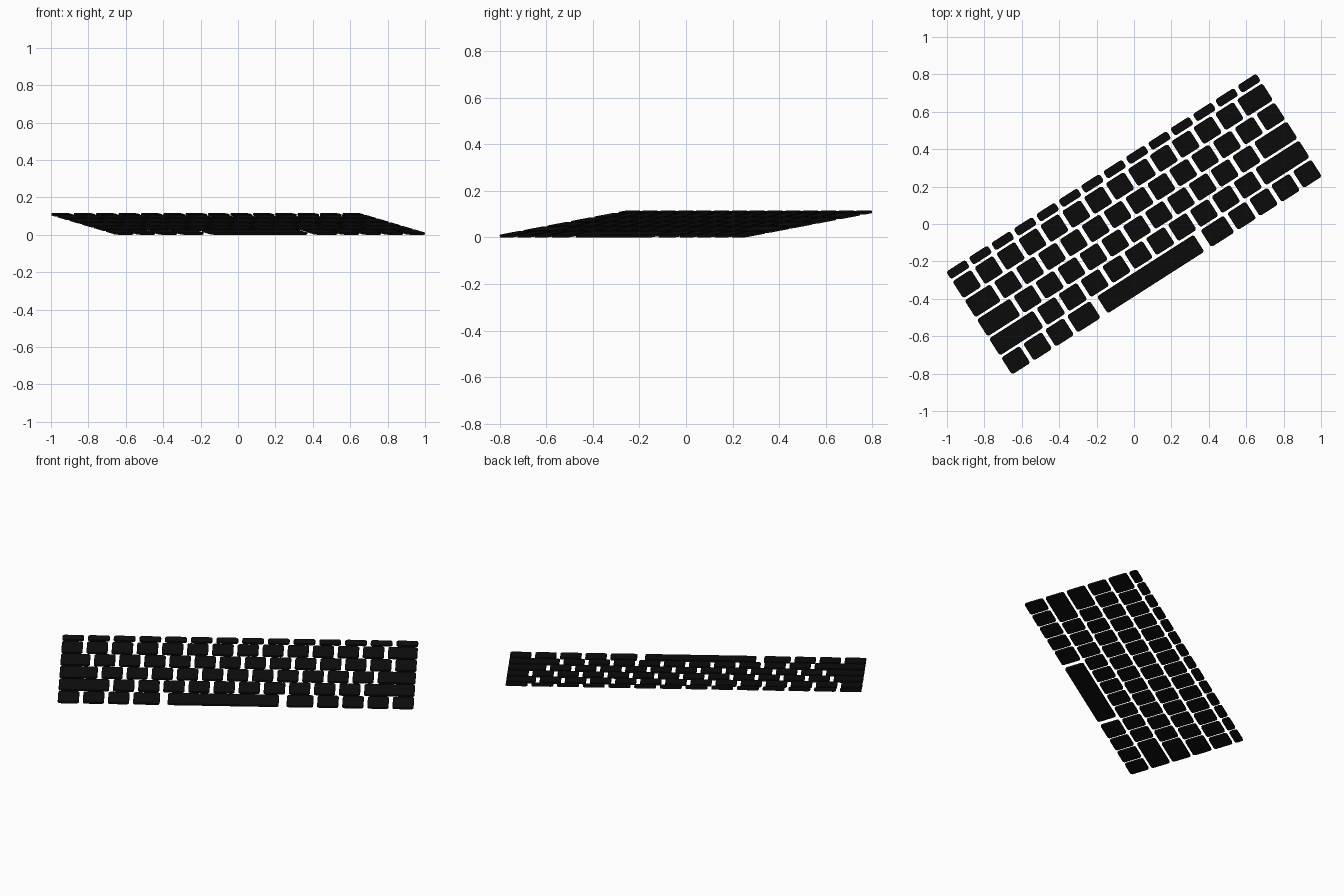
import bpy, bmesh, math
from mathutils import Matrix

if "Cube" in bpy.data.objects:
    bpy.data.objects.remove(bpy.data.objects["Cube"])

W, D = 1.967, 0.66          # keyboard extents in its own plane
T = 0.011                   # key thickness
P, G = 0.1388, 0.022        # key pitch and gap between columns
ROW_GAP, FN_D = 0.0150, 0.047
KEY_D = (D - FN_D - 5 * ROW_GAP) / 5
TILT, TURN = math.radians(9.15), math.radians(32.6)
K = P - G

black = bpy.data.materials.new("black_plastic")
black.diffuse_color = (0.004, 0.004, 0.004, 1)
black.use_nodes = True
black.node_tree.nodes["Principled BSDF"].inputs["Base Color"].default_value = black.diffuse_color

# Whole board is tilted towards the front, turned, and rests on the ground
PLACE = (Matrix.Rotation(TURN, 4, 'Z')
         @ Matrix.Translation((0, 0, D / 2 * math.sin(TILT)))
         @ Matrix.Rotation(TILT, 4, 'X'))


def key(name, x0, x1, y0, y1):
    """Thin keycap with rounded corners and a softened top rim."""
    bm = bmesh.new()
    bmesh.ops.create_cube(bm, size=1)
    bmesh.ops.scale(bm, vec=(x1 - x0, y1 - y0, T), verts=bm.verts)
    upright = [e for e in bm.edges
               if abs(e.verts[0].co.z - e.verts[1].co.z) > T / 2]
    bmesh.ops.bevel(bm, geom=upright, offset=0.014, segments=4,
                    profile=0.5, affect='EDGES')
    rim = [e for e in bm.edges if all(v.co.z > T * 0.4 for v in e.verts)]
    bmesh.ops.bevel(bm, geom=rim, offset=0.002, segments=2,
                    profile=0.5, affect='EDGES')
    me = bpy.data.meshes.new(name)
    bm.to_mesh(me)
    bm.free()
    me.materials.append(black)
    ob = bpy.data.objects.new(name, me)
    bpy.context.collection.objects.link(ob)
    ob.matrix_world = PLACE @ Matrix.Translation(
        ((x0 + x1) / 2 - W / 2, (y0 + y1) / 2 - D / 2, T / 2))


def row(name, widths, y1, depth):
    x = 0
    for i, w in enumerate(widths):
        key(f"{name}_key_{i + 1}", x, x + w, y1 - depth, y1)
        x += w + G


# Key widths per row; wide end keys fill the remaining length
def ends(n, sides):
    return (W - n * P) if sides == 1 else (W - n * P - G) / 2


tab, caps, shift = ends(13, 1), ends(11, 2), ends(10, 2)
rows = [
    ("number", [K] * 13 + [tab]),
    ("upper_letter", [tab] + [K] * 13),
    ("home_letter", [caps] + [K] * 11 + [caps]),
    ("lower_letter", [shift] + [K] * 10 + [shift]),
]
row("function", [(W + G) / 14 - G] * 14, D, FN_D)
y = D - FN_D - ROW_GAP
for name, widths in rows:
    row(name, widths, y, KEY_D)
    y -= KEY_D + ROW_GAP

# Bottom row: modifiers, space bar with wider gaps, arrows
CMD = 0.147
for i in range(3):
    key(f"left_modifier_{i + 1}", i * P, i * P + K, 0, KEY_D)
key("left_wide_modifier", 3 * P, 3 * P + CMD, 0, KEY_D)
right = W + G - 4 * P
key("right_wide_modifier", right - G - CMD, right - G, 0, KEY_D)
for i in range(4):
    key(f"right_modifier_{i + 1}", right + i * P, right + i * P + K, 0, KEY_D)
key("space_bar", 3 * P + CMD + 0.044, right - G - CMD - 0.044, 0, KEY_D)
